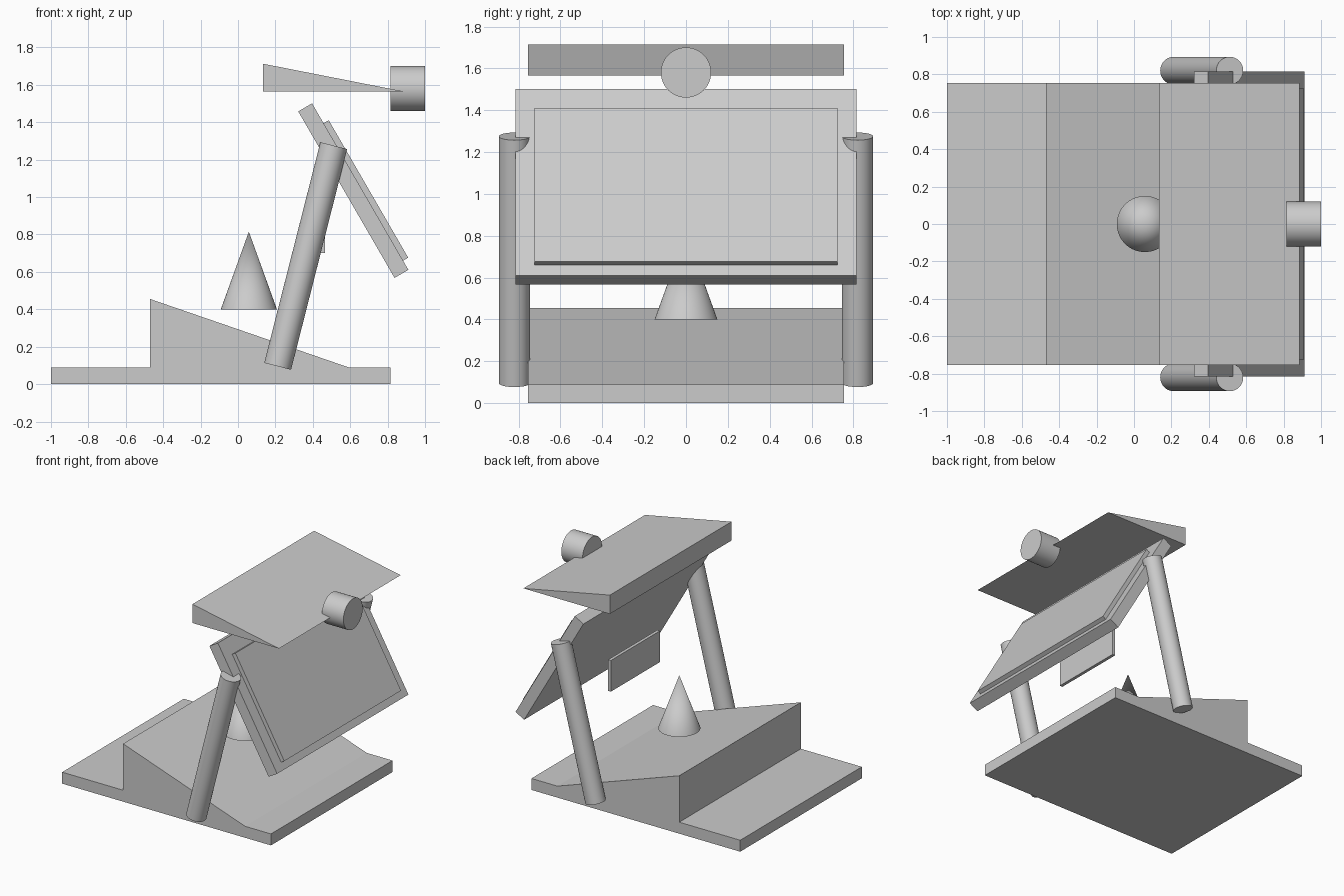
import bpy
import bmesh
from math import radians
from mathutils import Vector

cube = bpy.data.objects.get("Cube")
if cube:
    bpy.data.objects.remove(cube, do_unlink=True)

# One plain grey for every part
grey = bpy.data.materials.new("plain_grey")
grey.use_nodes = True
colour = (0.6, 0.6, 0.6, 1)
grey.diffuse_color = colour
grey.node_tree.nodes["Principled BSDF"].inputs["Base Color"].default_value = colour


def extrude_profile(name, points, half_width):
    """Extrude an x-z outline evenly to both sides along y."""
    mesh = bpy.data.meshes.new(name)
    bm = bmesh.new()
    face = bm.faces.new([bm.verts.new((x, -half_width, z)) for x, z in points])
    new = bmesh.ops.extrude_face_region(bm, geom=[face])["geom"]
    moved = [v for v in new if isinstance(v, bmesh.types.BMVert)]
    bmesh.ops.translate(bm, verts=moved, vec=(0, 2 * half_width, 0))
    bmesh.ops.recalc_face_normals(bm, faces=bm.faces)
    bm.to_mesh(mesh)
    bm.free()
    obj = bpy.data.objects.new(name, mesh)
    bpy.context.collection.objects.link(obj)
    mesh.materials.append(grey)
    return obj


def round_part(name, start, end, radius, end_radius):
    """Smooth cylinder or cone running between two points."""
    start, end = Vector(start), Vector(end)
    axis = end - start
    bpy.ops.mesh.primitive_cone_add(
        vertices=64, radius1=radius, radius2=end_radius, depth=axis.length,
        location=(start + end) / 2,
        rotation=axis.to_track_quat("Z", "Y").to_euler())
    obj = bpy.context.object
    obj.name = name
    obj.data.materials.append(grey)
    bpy.ops.object.shade_smooth_by_angle(angle=radians(30))
    return obj


def slab(corner, along, across):
    """Outline of a tilted slab from one corner and two edge vectors."""
    c, a, b = Vector(corner), Vector(along), Vector(across)
    return [c, c + a, c + a + b, c + b]


# Base with its raised ramp
extrude_profile("base_ramp", [(-1, 0), (0.815, 0), (0.815, 0.09), (0.59, 0.09),
                              (-0.47, 0.455), (-0.47, 0.09), (-1, 0.09)], 0.755)

# Tilted panel and the thinner plate on its outer face
extrude_profile("tilted_panel",
                slab((0.322, 1.458), (0.515, -0.89), (0.074, 0.043)), 0.815)
extrude_profile("panel_plate",
                slab((0.456, 1.394), (0.425, -0.735), (0.029, 0.017)), 0.725)

# Small upright plate behind the panel
extrude_profile("upright_plate",
                slab((0.44, 0.7), (0.025, 0), (0, 0.245)), 0.305)

# Wedge canopy and the drum at its thin edge
extrude_profile("canopy_wedge", [(0.133, 1.565), (0.885, 1.565), (0.133, 1.713)], 0.755)
round_part("drum", (0.815, 0, 1.58), (1, 0, 1.58), 0.12, 0.12)

# Cone over the ramp
round_part("cone", (0.058, 0, 0.4), (0.058, 0, 0.815), 0.15, 0)

# Leaning side posts
for side, y in (("right", -0.82), ("left", 0.82)):
    round_part(side + "_post", (0.212, y, 0.095), (0.512, y, 1.275), 0.074, 0.074)
